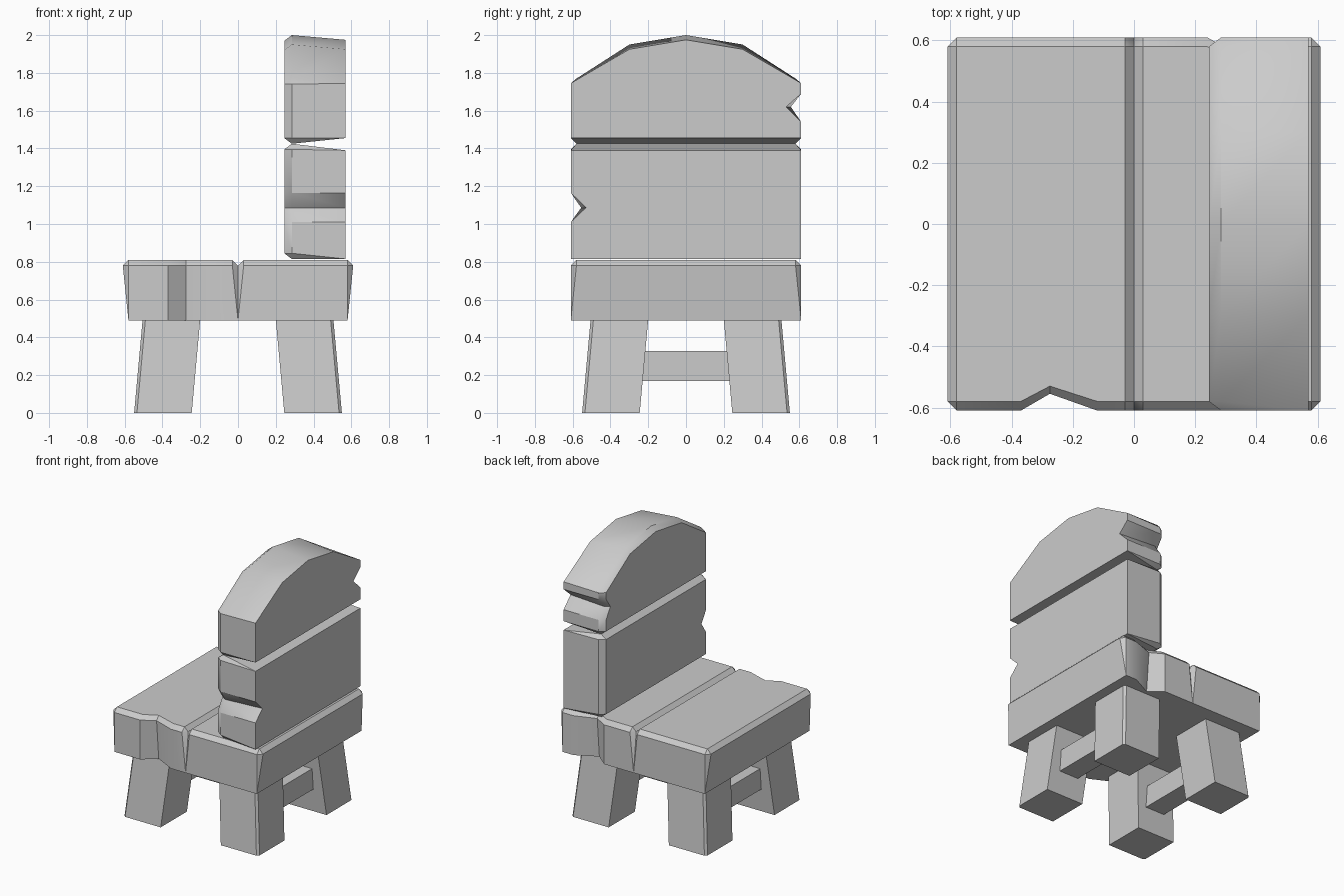
import bpy, bmesh, math

if "Cube" in bpy.data.objects:
    bpy.data.objects.remove(bpy.data.objects["Cube"])


def make_object(name, rings):
    """Loft a stack of equal-length point rings into a closed solid."""
    bm = bmesh.new()
    rows = [[bm.verts.new(p) for p in ring] for ring in rings]
    n = len(rows[0])
    for a, b in zip(rows, rows[1:]):
        for i in range(n):
            j = (i + 1) % n
            bm.faces.new((a[i], a[j], b[j], b[i]))
    bm.faces.new(rows[0][::-1])
    bm.faces.new(rows[-1])
    bmesh.ops.remove_doubles(bm, verts=bm.verts, dist=0.0005)
    bmesh.ops.recalc_face_normals(bm, faces=bm.faces)
    mesh = bpy.data.meshes.new(name)
    bm.to_mesh(mesh)
    bm.free()
    obj = bpy.data.objects.new(name, mesh)
    bpy.context.collection.objects.link(obj)
    return obj


def outline(u0, u1, v, c, notch, tip, side, arch):
    """Rectangle with corner cuts c, a notch in one end and an optional arch."""
    a, m, b = notch
    pts = [(u0, -v + c), (u0 + c, -v), (a, -v), (m, -tip), (b, -v),
           (u1 - c, -v), (u1, -v + c)]
    pts += [(u1 + h, y) for y, h in arch]
    pts += [(u1, v - c), (u1 - c, v), (u0 + c, v), (u0, v - c)]
    return [(u, -w * side) for u, w in pts]


def plank(name, u0, u1, taper, notch, side, place, levels, arch=()):
    t0, t1 = taper
    shapes = [
        outline(u0 + t0, u1 - t1, 0.61, 0, notch, 0.53, side, arch),
        outline(u0, u1, 0.61, 0.03, notch, 0.555, side, arch),
        outline(u0 + 0.03, u1 - 0.03, 0.58, 0, notch, 0.53, side, arch),
    ]
    obj = make_object(name, [[place(u, v, d) for u, v in s]
                             for s, d in zip(shapes, levels)])
    bpy.ops.object.select_all(action='DESELECT')
    obj.select_set(True)
    bpy.context.view_layer.objects.active = obj
    bpy.ops.object.shade_smooth_by_angle(angle=math.radians(35))


# Seat planks: chamfered top, sides tapering down, one chipped end each
flat = lambda u, v, d: (u, v, d)
seat_levels = (0.49, 0.78, 0.81)
plank("seat_left_plank", -0.61, 0, (0.03, 0), (-0.37, -0.275, -0.12), -1,
      flat, seat_levels)
plank("seat_right_plank", 0, 0.61, (0, 0.03), (0.24, 0.335, 0.49), 1,
      flat, seat_levels)

# Backrest planks standing on the seat, chamfered side facing the sitter
upright = lambda u, v, d: (d, v, u)
back_levels = (0.57, 0.285, 0.245)
plank("back_lower_plank", 0.815, 1.425, (0, 0.035), (1.01, 1.086, 1.165), -1,
      upright, back_levels)
plank("back_upper_plank", 1.425, 1.77, (0.03, 0.025), (1.54, 1.62, 1.69), 1,
      upright, back_levels, arch=((-0.3, 0.18), (0, 0.23), (0.3, 0.18)))

# Splayed legs with a small cut on the outer corner
for sx, label_x in ((-1, "left"), (1, "right")):
    for sy, label_y in ((-1, "front"), (1, "back")):
        rings = []
        for z, lo, hi in ((0, 0.245, 0.55), (0.495, 0.2, 0.505)):
            k = hi - 0.015
            sec = [(lo, lo), (hi, lo), (hi, k), (k, hi), (lo, hi)]
            rings.append([(sx * x, sy * y, z) for x, y in sec])
        make_object(f"{label_y}_{label_x}_leg", rings)

    # Rung joining the front and back leg on this side
    cx = sx * 0.375
    make_object(f"{label_x}_rung", [
        [(cx - 0.078, y, 0.17), (cx + 0.078, y, 0.17),
         (cx + 0.078, y, 0.327), (cx - 0.078, y, 0.327)] for y in (-0.3, 0.3)])
